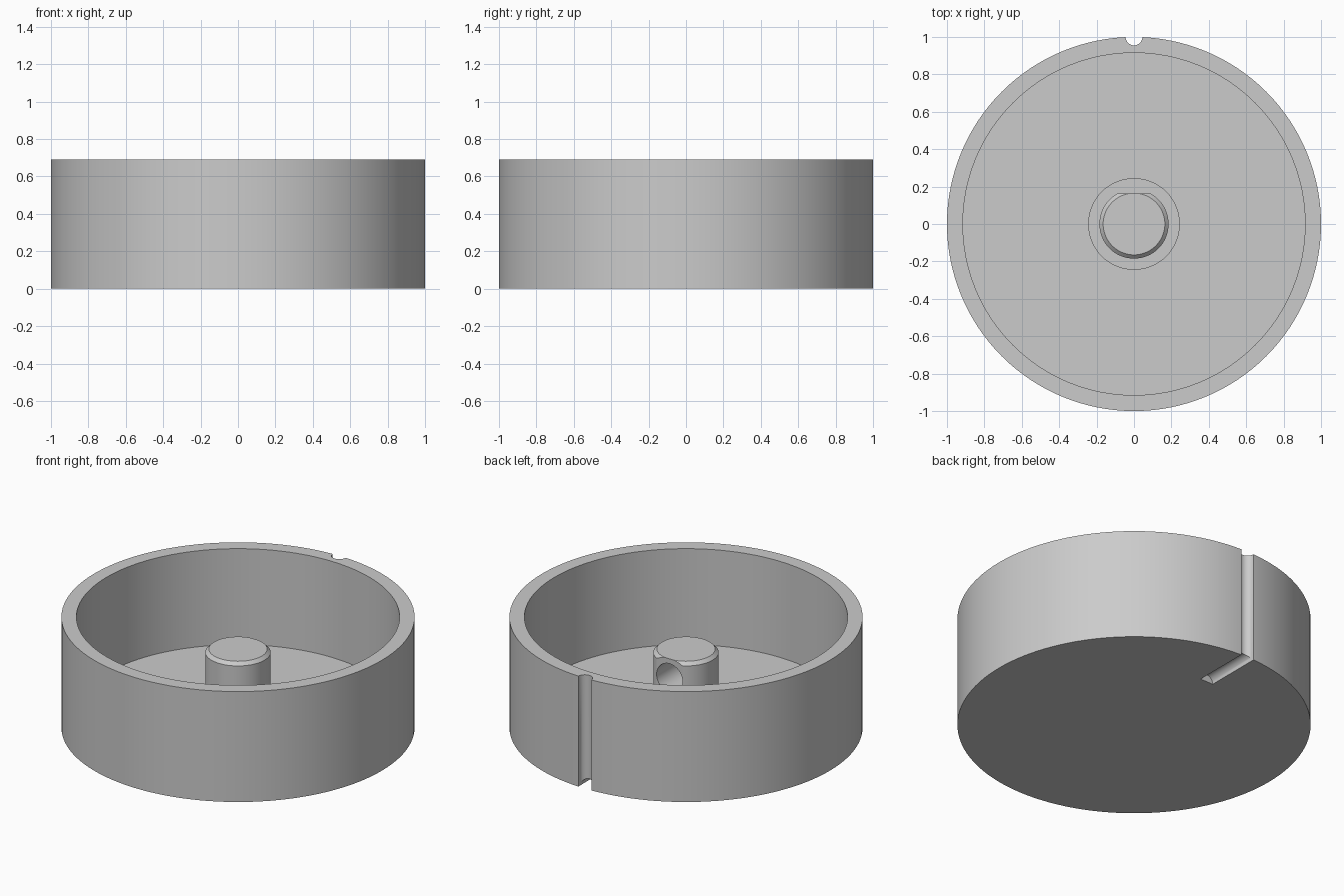
import bpy
import bmesh
from math import cos, sin, pi, radians
from mathutils import Matrix

cube = bpy.data.objects.get("Cube")
if cube:
    bpy.data.objects.remove(cube, do_unlink=True)

HEIGHT, FLOOR, POST_TOP = 0.69, 0.09, 0.49
CORD = 0.045          # radius of the cord channel
FLAT_Y = 0.162        # position of the flat on the post

# Single grey material
grey = bpy.data.materials.new("plain grey")
grey.use_nodes = True
colour = (0.6, 0.6, 0.6, 1)
grey.diffuse_color = colour
grey.node_tree.nodes["Principled BSDF"].inputs["Base Color"].default_value = colour


def add_object(name, bm):
    bmesh.ops.recalc_face_normals(bm, faces=bm.faces)
    mesh = bpy.data.meshes.new(name)
    bm.to_mesh(mesh)
    bm.free()
    mesh.materials.append(grey)
    obj = bpy.data.objects.new(name, mesh)
    bpy.context.collection.objects.link(obj)
    return obj


def lathe(name, profile, segments):
    """Revolve (radius, z) points that begin and end on the axis."""
    bm = bmesh.new()
    rings = []
    for r, z in profile:
        count = segments if r > 0 else 1
        angles = [2 * pi * i / segments for i in range(count)]
        rings.append([bm.verts.new((r * cos(a), r * sin(a), z)) for a in angles])
    bm.faces.new(rings[1])
    bm.faces.new(rings[-2])
    for v in (rings[0][0], rings[-1][0]):
        bm.verts.remove(v)
    for low, high in zip(rings[1:-2], rings[2:-1]):
        for i in range(segments):
            j = (i + 1) % segments
            bm.faces.new((low[i], low[j], high[j], high[i]))
    return add_object(name, bm)


def rod(name, radius, length, centre, along_y=False):
    bm = bmesh.new()
    turn = Matrix.Rotation(radians(90), 4, 'X') if along_y else Matrix()
    bmesh.ops.create_cone(bm, cap_ends=True, segments=32, radius1=radius,
                          radius2=radius, depth=length,
                          matrix=Matrix.Translation(centre) @ turn)
    return add_object(name, bm)


def cut(target, cutter):
    cutter.hide_render = True
    bpy.context.view_layer.objects.active = target
    mod = target.modifiers.new("cut", 'BOOLEAN')
    mod.operation = 'DIFFERENCE'
    mod.solver = 'EXACT'
    mod.object = cutter
    bpy.ops.object.modifier_apply(modifier=mod.name)
    bpy.data.objects.remove(cutter, do_unlink=True)


# Open round cup with a low collar around the centre of its floor
cup = lathe("cup", [(0, 0), (1, 0), (1, HEIGHT), (0.915, HEIGHT), (0.915, FLOOR),
                    (0.245, FLOOR), (0.245, FLOOR + 0.02), (0, FLOOR + 0.02)], 128)

# Cord channel: up the back wall and a short way in under the base
cut(cup, rod("wall_cutter", CORD, 1, (0, 1, 0.35)))
cut(cup, rod("base_cutter", CORD, 0.5, (0, 0.89, 0), along_y=True))

# Chamfered centre post
post = lathe("centre_post", [(0, FLOOR - 0.02), (0.185, FLOOR - 0.02), (0.185, POST_TOP - 0.02),
                             (0.165, POST_TOP), (0, POST_TOP)], 64)

# Flat on the back of the post, with a blind round hole
bm = bmesh.new()
bmesh.ops.create_cube(bm, size=1, matrix=Matrix.Translation((0, FLAT_Y + 0.5, 0.4)))
cut(post, add_object("flat_cutter", bm))
cut(post, rod("hole_cutter", 0.09, 0.3, (0, 0.11, 0.37), along_y=True))

# Smooth curved walls, sharp edges
for obj in (cup, post):
    bpy.ops.object.select_all(action='DESELECT')
    obj.select_set(True)
    bpy.context.view_layer.objects.active = obj
    bpy.ops.object.shade_smooth_by_angle(angle=radians(30))
